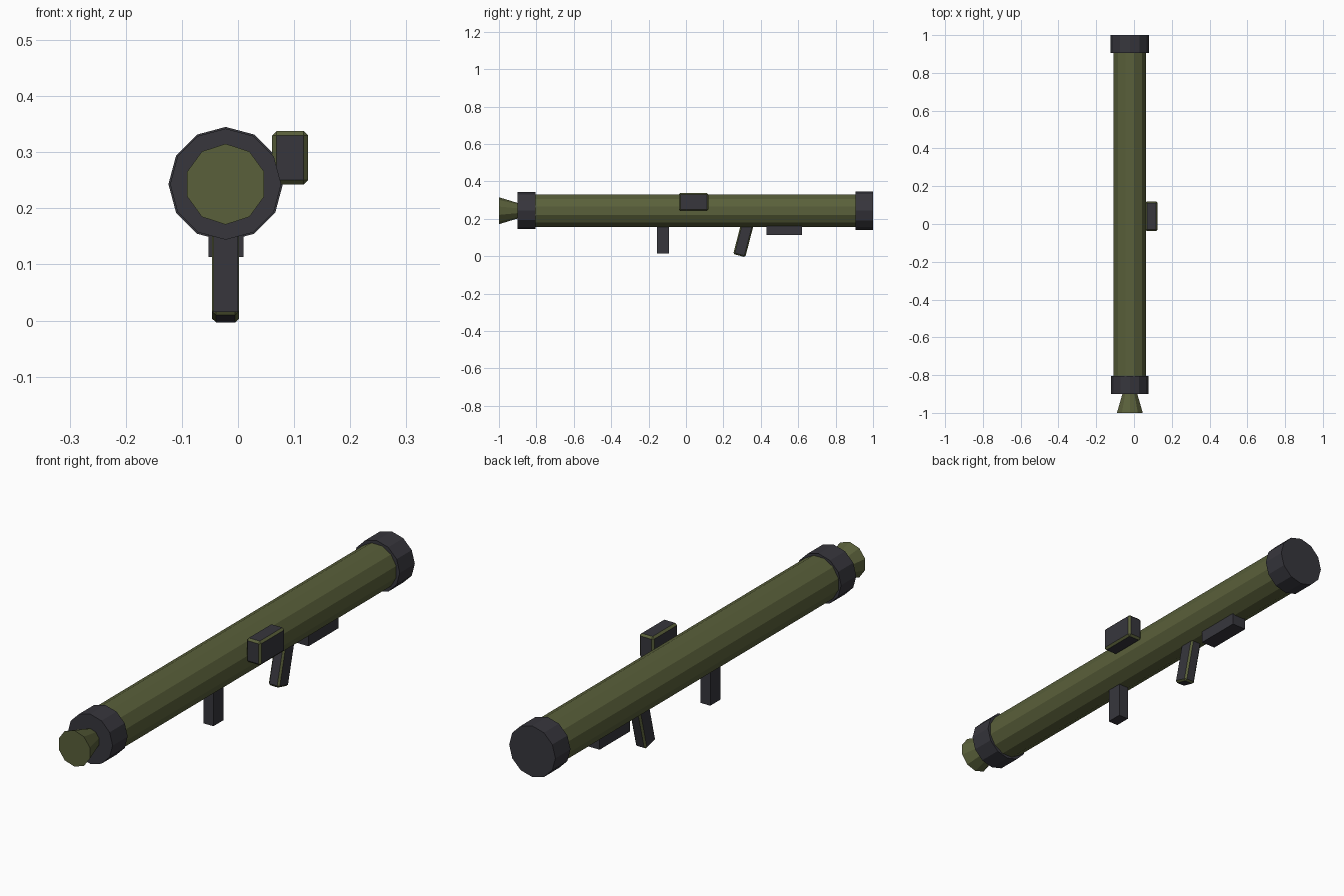
import bpy
import bmesh
from math import radians
from mathutils import Matrix, Vector

cube = bpy.data.objects.get("Cube")
if cube:
    bpy.data.objects.remove(cube, do_unlink=True)

AXIS_X, AXIS_Z = -0.022, 0.243


def make_material(name, rgb):
    mat = bpy.data.materials.new(name)
    mat.use_nodes = True
    colour = (*rgb, 1.0)
    mat.diffuse_color = colour
    mat.node_tree.nodes["Principled BSDF"].inputs["Base Color"].default_value = colour
    return mat


olive = make_material("olive green", (0.102, 0.117, 0.043))
dark = make_material("dark grey", (0.038, 0.037, 0.046))


def finish(name, bm, *materials):
    mesh = bpy.data.meshes.new(name)
    bm.to_mesh(mesh)
    bm.free()
    for mat in materials:
        mesh.materials.append(mat)
    obj = bpy.data.objects.new(name, mesh)
    bpy.context.collection.objects.link(obj)
    return obj


def barrel_part(name, y0, y1, r0, r1, sides, mat, turn=0.0):
    """Flat-sided cylinder or cone along y; a corner points up before turning."""
    bm = bmesh.new()
    bmesh.ops.create_cone(bm, cap_ends=True, segments=sides,
                          radius1=r0, radius2=r1, depth=y1 - y0)
    place = (Matrix.Translation((AXIS_X, (y0 + y1) / 2, AXIS_Z))
             @ Matrix.Rotation(radians(turn), 4, 'Y')
             @ Matrix.Rotation(radians(-90), 4, 'X'))
    bmesh.ops.transform(bm, matrix=place, verts=bm.verts)
    return finish(name, bm, mat)


def box(name, low, high, bevel=0.0, tilt=0.0):
    """Dark box; bevelled edges are olive. Tilt swings it about x."""
    low, high = Vector(low), Vector(high)
    bm = bmesh.new()
    bmesh.ops.create_cube(bm, size=1.0)
    bmesh.ops.scale(bm, vec=high - low, verts=bm.verts)
    if bevel:
        bmesh.ops.bevel(bm, geom=bm.edges[:], offset=bevel, segments=1,
                        affect='EDGES')
        bm.normal_update()
        for face in bm.faces:
            face.material_index = int(max(abs(c) for c in face.normal) < 0.99)
    place = (Matrix.Translation((low + high) / 2)
             @ Matrix.Rotation(radians(tilt), 4, 'X'))
    bmesh.ops.transform(bm, matrix=place, verts=bm.verts)
    return finish(name, bm, dark, olive)


# Launch tube with its end collars and flared nose
barrel_part("tube", -0.85, 0.95, 0.0895, 0.0895, 12, olive, turn=15)
barrel_part("front_collar", -0.90, -0.805, 0.099, 0.099, 12, dark)
barrel_part("rear_collar", 0.905, 1.0, 0.102, 0.102, 12, dark)
barrel_part("flared_nose", -1.0, -0.895, 0.072, 0.040, 10, olive)

# Sight box on the left side
box("sight", (0.061, -0.038, 0.242), (0.125, 0.120, 0.338), bevel=0.008)

# Grips and shoulder rest under the tube
box("front_grip", (-0.044, -0.155, 0.015), (0.0, -0.090, 0.175))
box("trigger_grip", (-0.046, 0.275, 0.0), (0.002, 0.342, 0.190),
    bevel=0.007, tilt=-14.5)
box("shoulder_rest", (-0.053, 0.43, 0.113), (0.010, 0.62, 0.175))
